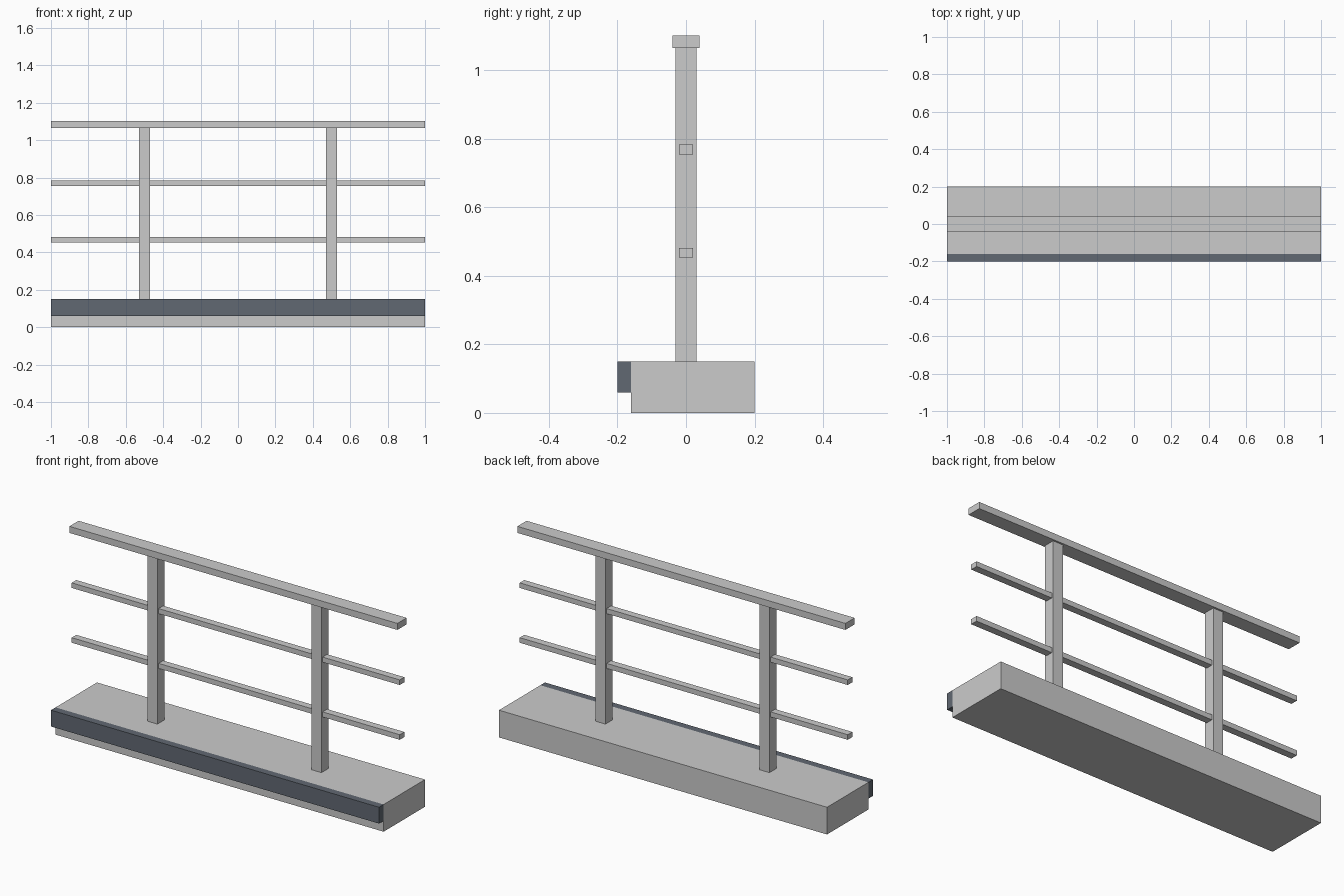
import bpy

if "Cube" in bpy.data.objects:
    bpy.data.objects.remove(bpy.data.objects["Cube"])


def box(name, x, y, z, material=None):
    """Axis-aligned box given as (min, max) per axis."""
    bpy.ops.mesh.primitive_cube_add(size=1, location=[(a + b) / 2 for a, b in (x, y, z)])
    ob = bpy.context.object
    ob.name = name
    ob.scale = [b - a for a, b in (x, y, z)]
    bpy.ops.object.transform_apply(location=False, rotation=False, scale=True)
    if material:
        ob.data.materials.append(material)
    return ob


dark = bpy.data.materials.new("dark_slate")
dark.diffuse_color = (0.12, 0.14, 0.17, 1)
dark.use_nodes = True
dark.node_tree.nodes["Principled BSDF"].inputs["Base Color"].default_value = dark.diffuse_color

SPAN = (-1, 1)

# Floor slab and dark fascia along its front edge
box("floor_slab", SPAN, (-0.16, 0.20), (0, 0.15))
box("front_fascia", SPAN, (-0.20, -0.16), (0.06, 0.15), dark)

# Two posts
for side, x in (("left", -0.5), ("right", 0.5)):
    box(f"{side}_post", (x - 0.03, x + 0.03), (-0.03, 0.03), (0.15, 1.066))

# Handrail and two thin middle rails
box("handrail", SPAN, (-0.04, 0.04), (1.066, 1.102))
for name, z in (("lower_rail", 0.467), ("upper_rail", 0.769)):
    box(name, SPAN, (-0.02, 0.02), (z - 0.014, z + 0.014))
